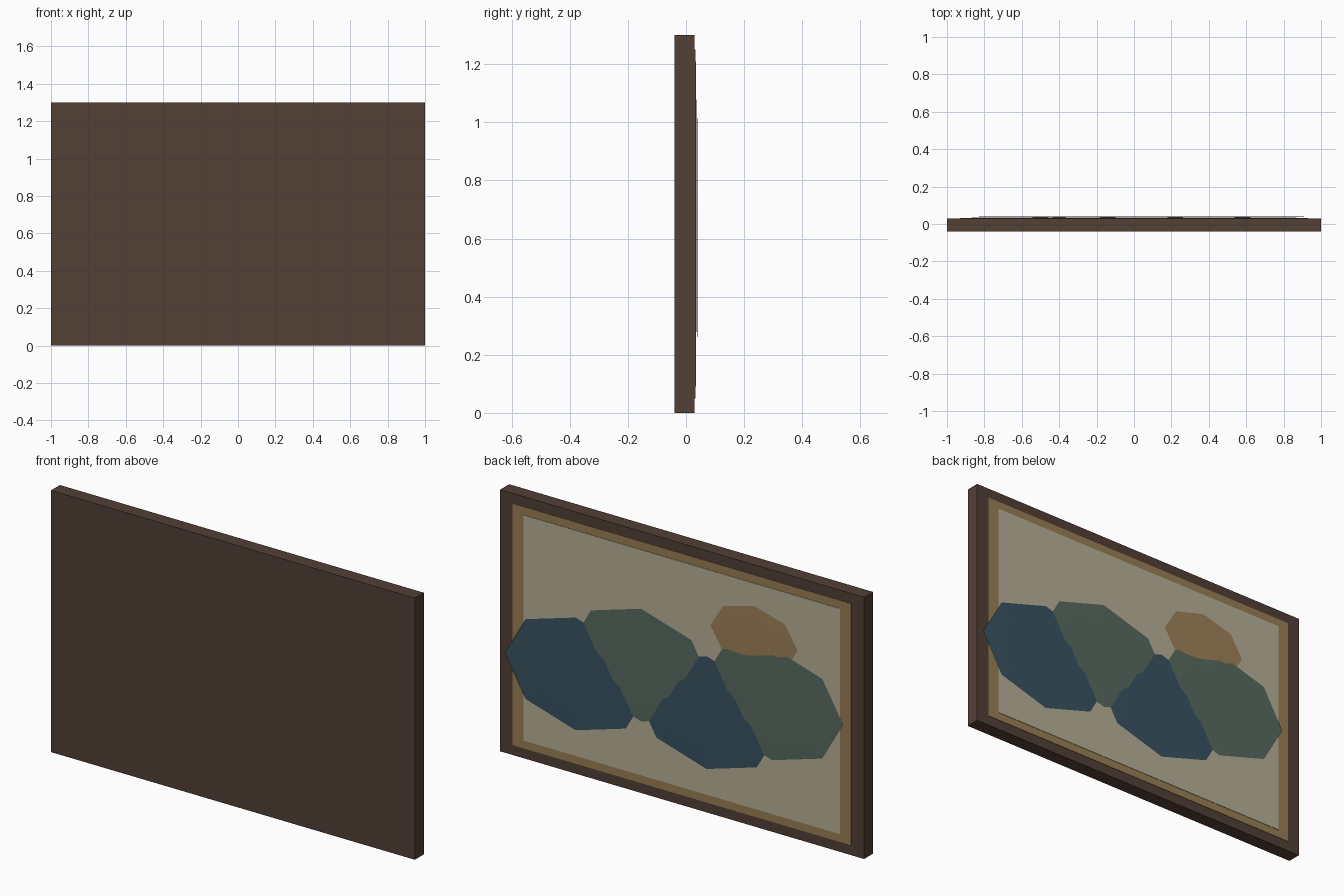
import bpy
from math import pi

if "Cube" in bpy.data.objects:
    bpy.data.objects.remove(bpy.data.objects["Cube"])


def material(name, rgb):
    m = bpy.data.materials.new(name)
    m.diffuse_color = (*rgb, 1)
    m.use_nodes = True
    m.node_tree.nodes["Principled BSDF"].inputs["Base Color"].default_value = m.diffuse_color
    return m


def panel(name, width, y0, y1, z0, z1, mat):
    bpy.ops.mesh.primitive_cube_add(size=1, location=(0, (y0 + y1) / 2, (z0 + z1) / 2))
    ob = bpy.context.object
    ob.name = name
    ob.scale = (width, y1 - y0, z1 - z0)
    ob.data.materials.append(mat)


def patch(name, x, y, z, rx, ry, rz, mat):
    # Faceted sphere squashed into a thin octagonal dab of paint, poles along y
    bpy.ops.mesh.primitive_uv_sphere_add(segments=8, ring_count=4, radius=1,
                                         location=(x, y, z), rotation=(pi / 2, 0, 0))
    ob = bpy.context.object
    ob.name = name
    ob.scale = (rx, rz, ry)
    ob.data.materials.append(mat)


wood = material("dark_wood", (0.085, 0.05, 0.037))
gold = material("gold", (0.32, 0.21, 0.09))
cream = material("cream", (0.48, 0.43, 0.31))
blue = material("blue", (0.04, 0.085, 0.12))
green = material("green", (0.095, 0.145, 0.115))
ochre = material("ochre", (0.34, 0.22, 0.1))

# Backing board, gilt border and canvas
panel("frame", 2.0, -0.04, 0.03, 0, 1.3, wood)
panel("gilt_border", 1.86, 0.0, 0.032, 0.05, 1.25, gold)
panel("canvas", 1.74, 0.01, 0.034, 0.09, 1.21, cream)

# Overlapping painted hills and a sun
for i in range(4):
    patch(f"hill_{i + 1}", -0.5 + 0.36 * i, 0.038, (0.64, 0.5)[i % 2],
          0.39, 0.002, 0.28, (green, blue)[i % 2])
patch("sun", -0.4, 0.0375, 0.94, 0.24, 0.0015, 0.16, ochre)
